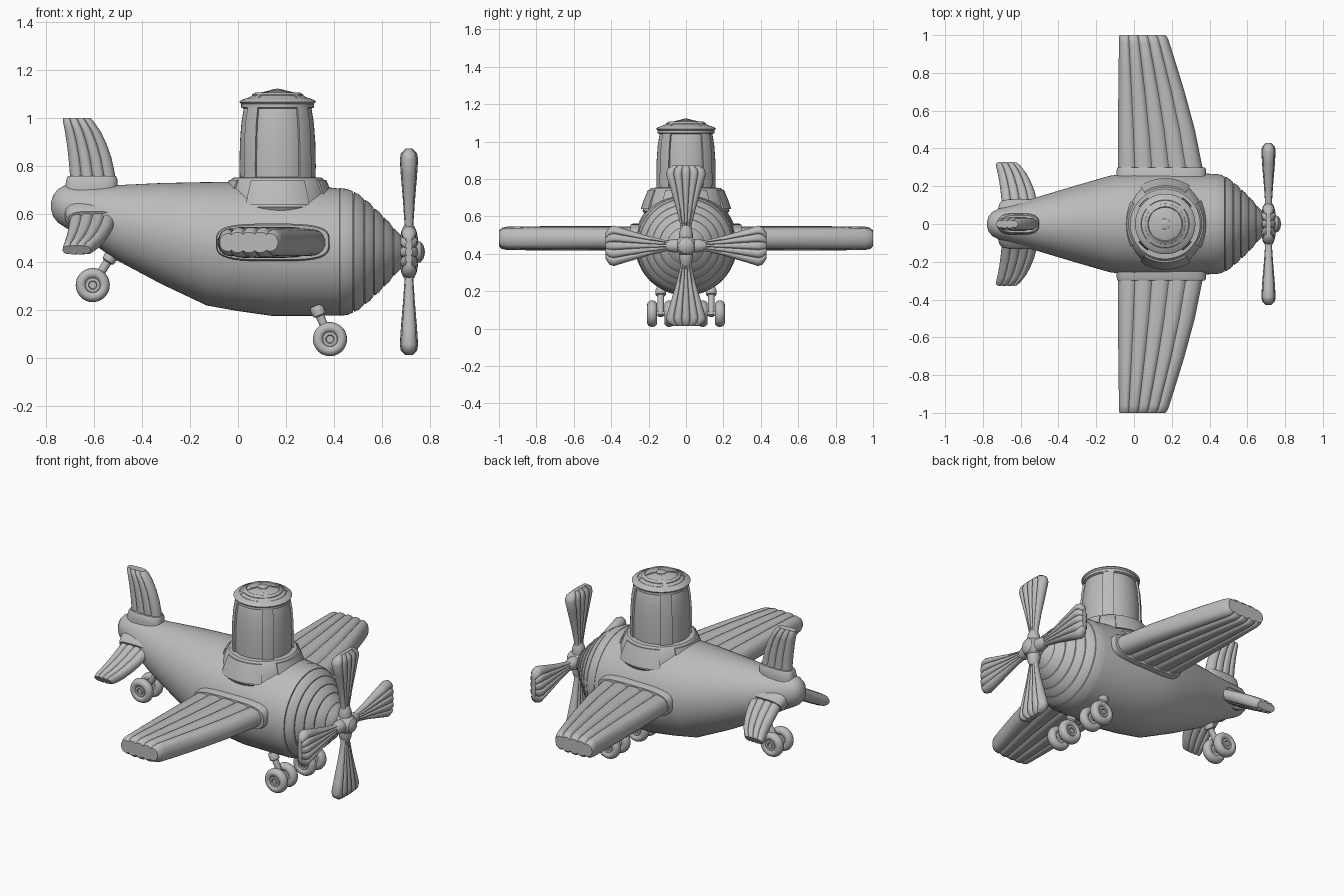
import bpy, bmesh
from math import sin, cos, pi, radians
from mathutils import Matrix, Vector

cube = bpy.data.objects.get("Cube")
if cube:
    bpy.data.objects.remove(cube)

grey = bpy.data.materials.new("plain_grey")
grey.use_nodes = True
COLOUR = (0.5, 0.5, 0.5, 1)
grey.diffuse_color = COLOUR
grey.node_tree.nodes["Principled BSDF"].inputs["Base Color"].default_value = COLOUR
parts = []


def finish(name, bm, angle=32):
    bmesh.ops.recalc_face_normals(bm, faces=bm.faces)
    mesh = bpy.data.meshes.new(name)
    bm.to_mesh(mesh)
    bm.free()
    mesh.materials.append(grey)
    ob = bpy.data.objects.new(name, mesh)
    bpy.context.collection.objects.link(ob)
    parts.append((ob, angle))
    return ob


def loft(name, rings, closed=False, angle=32):
    """Skin rings of equal length; cap the ends or join them in a loop."""
    bm = bmesh.new()
    rows = [[bm.verts.new(p) for p in ring] for ring in rings]
    n = len(rows[0])
    pairs = list(zip(rows, rows[1:])) + ([(rows[-1], rows[0])] if closed else [])
    for a, b in pairs:
        for i in range(n):
            bm.faces.new((a[i], a[(i + 1) % n], b[(i + 1) % n], b[i]))
    if not closed:
        bm.faces.new(rows[0])
        bm.faces.new(rows[-1])
    return finish(name, bm, angle)


def axes(origin, *columns):
    m = Matrix(columns).transposed().to_4x4()
    m.translation = origin
    return m


def lathe(name, profile, m, n=48, angle=32, closed=False):
    """Profile of (height, radius) turned about the local z axis."""
    rings = [[m @ Vector((r * cos(2 * pi * i / n), r * sin(2 * pi * i / n), h))
              for i in range(n)] for h, r in profile]
    return loft(name, rings, closed, angle)


def arc_plate(name, profile, m, mid, half, thick, n=10):
    """Raised strip of a turned surface, covering the angles mid +- half."""
    rings = []
    for i in range(n + 1):
        a = mid - half + 2 * half * i / n
        outer = [(h, r + thick) for h, r in profile]
        inner = [(h, r - 0.01) for h, r in reversed(profile)]
        rings.append([m @ Vector((r * cos(a), r * sin(a), h)) for h, r in outer + inner])
    return loft(name, rings)


def blade(name, stations, m, lobes=0, depth=0.25, power=3.0, n=40):
    """Ribbed blade from (span, chord start, chord end, half thickness)."""
    rings = []
    for s, c0, c1, t in stations:
        top, low = [], []
        for i in range(n + 1):
            u = 0.5 - 0.5 * cos(pi * i / n) if not lobes else i / n
            h = t * max(0.0, 1 - abs(2 * u - 1) ** power) ** (1 / power)
            h = max(h, t * 0.25)
            if lobes:
                h *= 1 - depth * (1 - abs(sin(pi * lobes * u))) ** 2
            top.append(m @ Vector((s, c0 + (c1 - c0) * u, h)))
            low.append(m @ Vector((s, c0 + (c1 - c0) * u, -h)))
        rings.append(top + low[::-1])
    return loft(name, rings, angle=40)


X, Y, Z = Vector((1, 0, 0)), Vector((0, 1, 0)), Vector((0, 0, 1))

# Fuselage: oval sections (x, centre height, half width, half height)
body = [(-.779, .635, .012, .014), (-.77, .635, .04, .045), (-.75, .635, .064, .07),
        (-.72, .633, .08, .088), (-.68, .622, .09, .098), (-.6, .597, .115, .122),
        (-.51, .566, .143, .155), (-.32, .52, .2, .21), (-.13, .477, .255, .257),
        (0, .466, .272, .269), (.14, .456, .275, .279), (.3, .449, .273, .272),
        (.43, .442, .264, .264)]
loft("fuselage", [[(x, ry * cos(2 * pi * i / 64), zc + rz * sin(2 * pi * i / 64))
                   for i in range(64)] for x, zc, ry, rz in body], angle=40)

# Stepped nose cowl
NOSE = Vector((0, 0, .443))
along = axes(NOSE, Y, Z, X)
edges = [(.42, .266), (.48, .25), (.525, .218), (.565, .182), (.605, .143), (.645, .1), (.69, .045)]
cowl = [(.40, .25)]
for (x0, r0), (x1, r1) in zip(edges, edges[1:]):
    cowl += [(x0, r0 - .008), (x0 + .004, r0), (x0 * .4 + x1 * .6, r0 * .5 + r1 * .5 + .004), (x1, r1 + .002)]
lathe("nose_cowl", cowl, along, 64)

# Propeller: hub, spinner, four ribbed blades with root sleeves
lathe("propeller_hub", [(.66, .04), (.68, .055), (.735, .055), (.745, .048), (.762, .042),
                        (.774, .025), (.778, .005)], along)
for k in range(4):
    d = Vector((0, sin(k * pi / 2), cos(k * pi / 2)))
    m = axes(NOSE + X * .712, d, X.cross(d), X)
    blade("propeller_blade", [(.06, -.026, .026, .02), (.11, -.03, .03, .018), (.2, -.052, .052, .024),
                              (.32, -.088, .088, .034), (.385, -.108, .108, .038),
                              (.41, -.1, .1, .034), (.43, -.07, .07, .014)], m, 5, .35)
    lathe("blade_sleeve", [(.03, .036), (.06, .037), (.085, .032), (.108, .022)],
          axes(NOSE + X * .712, X, d.cross(X), d), 24)

# Wings with root collars
for side, label in ((1, "left"), (-1, "right")):
    m = axes(Vector((0, 0, .483)), Y * side, X, Z)
    blade(label + "_wing", [(.2, -.085, .37, .064), (.3, -.085, .362, .064), (.5, -.085, .322, .065),
                            (.7, -.083, .268, .065), (.85, -.081, .222, .064), (.96, -.08, .187, .062),
                            (.985, -.08, .178, .056), (1, -.076, .166, .042)], m, 5, .22, 3.5)
    blade(label + "_wing_collar", [(.2, -.092, .382, .078), (.285, -.092, .382, .078),
                                   (.298, -.088, .377, .072)], m, 0, 0, 3.5)

# Tail fins: three alike around the tail axis
for k, label in enumerate(("upper_fin", "left_tailplane", "right_tailplane")):
    a = radians(120) * k
    d = Vector((0, sin(a), cos(a)))
    m = axes(Vector((0, 0, .635)), d, X, d.cross(X))
    blade(label, [(.05, -.695, -.51, .036), (.13, -.7, -.512, .036), (.2, -.706, -.527, .036),
                  (.26, -.713, -.548, .036), (.31, -.721, -.572, .035), (.35, -.729, -.6, .033),
                  (.367, -.73, -.615, .022)], m, 4, .3)
    blade(label + "_collar", [(.03, -.725, -.5, .058), (.085, -.72, -.502, .056),
                              (.115, -.713, -.503, .052), (.125, -.707, -.508, .046)], m, 0, 0, 3)

# Canopy: glass, flared collar, rims, pillars and cap
CABIN = axes(Vector((.165, 0, 0)), X, Y, Z)
glass = [(.70, .157), (.8, .159), (.9, .157), (.98, .151), (1.06, .138)]
lathe("canopy_glass", glass + [(1.085, .125), (1.105, .085), (1.113, .04), (1.116, .005)], CABIN)
flare = [(.64, .234), (.69, .217), (.742, .195)]
lathe("canopy_collar", [(.58, .2), (.63, .232)] + flare[1:] + [(.752, .185), (.755, .15)], CABIN)
lathe("canopy_rim", [(1.04, .14), (1.045, .152), (1.06, .152), (1.068, .16), (1.076, .152),
                     (1.085, .128), (1.07, .12)], CABIN, closed=True)
lathe("cap_rim", [(1.088, .108), (1.098, .107), (1.108, .092), (1.1, .085)], CABIN, closed=True)
lathe("cap_button", [(1.1, .03), (1.118, .028), (1.122, .012), (1.123, .003)], CABIN, 24)
roof = [(1.078, .138), (1.09, .119), (1.108, .082), (1.116, .04), (1.119, .015)]
for k in range(4):
    a = pi / 4 + k * pi / 2
    arc_plate("canopy_pillar", glass, CABIN, a, .2, .01)
    arc_plate("collar_plate", flare, CABIN, k * pi / 2, .58, .008, 16)
    arc_plate("roof_rib", roof, CABIN, a, .1, .004)


# Landing gear: twin tyres with hubs on a raked strut
def gear(label, foot, top, spread):
    foot, top = Vector(foot), Vector(top)
    d = (top - foot).normalized()
    m = axes(foot, Y, d.cross(Y), d)
    length = (top - foot).length
    lathe(label + "_strut", [(-.012, .016), (length - .035, .018), (length - .03, .027),
                             (length - .003, .029), (length + .012, .022)], m, 20)
    wheel = axes(foot, Z, X, Y)
    lathe(label + "_axle", [(-spread - .02, .013), (spread + .02, .013)], wheel, 20)
    for s in (-1, 1):
        tyre = [(s * spread + .027 * cos(t), .048 + .023 * sin(t))
                for t in (2 * pi * i / 16 for i in range(16))]
        lathe(label + "_tyre", tyre, wheel, 36, closed=True)
        hub = [(-.018, .034), (.014, .034), (.022, .03), (.022, .018), (.014, .015)]
        lathe(label + "_hub", [(s * (spread + h), r) for h, r in hub], wheel, 28)


for s, label in ((1, "left"), (-1, "right")):
    gear(label + "_front_gear", (.383, s * .135, .08), (.328, s * .135, .208), .046)
gear("tail_gear", (-.605, 0, .305), (-.525, 0, .43), .046)

# Smooth shading with crisp edges
for ob, angle in parts:
    bpy.ops.object.select_all(action="DESELECT")
    ob.select_set(True)
    bpy.context.view_layer.objects.active = ob
    bpy.ops.object.shade_smooth_by_angle(angle=radians(angle))
